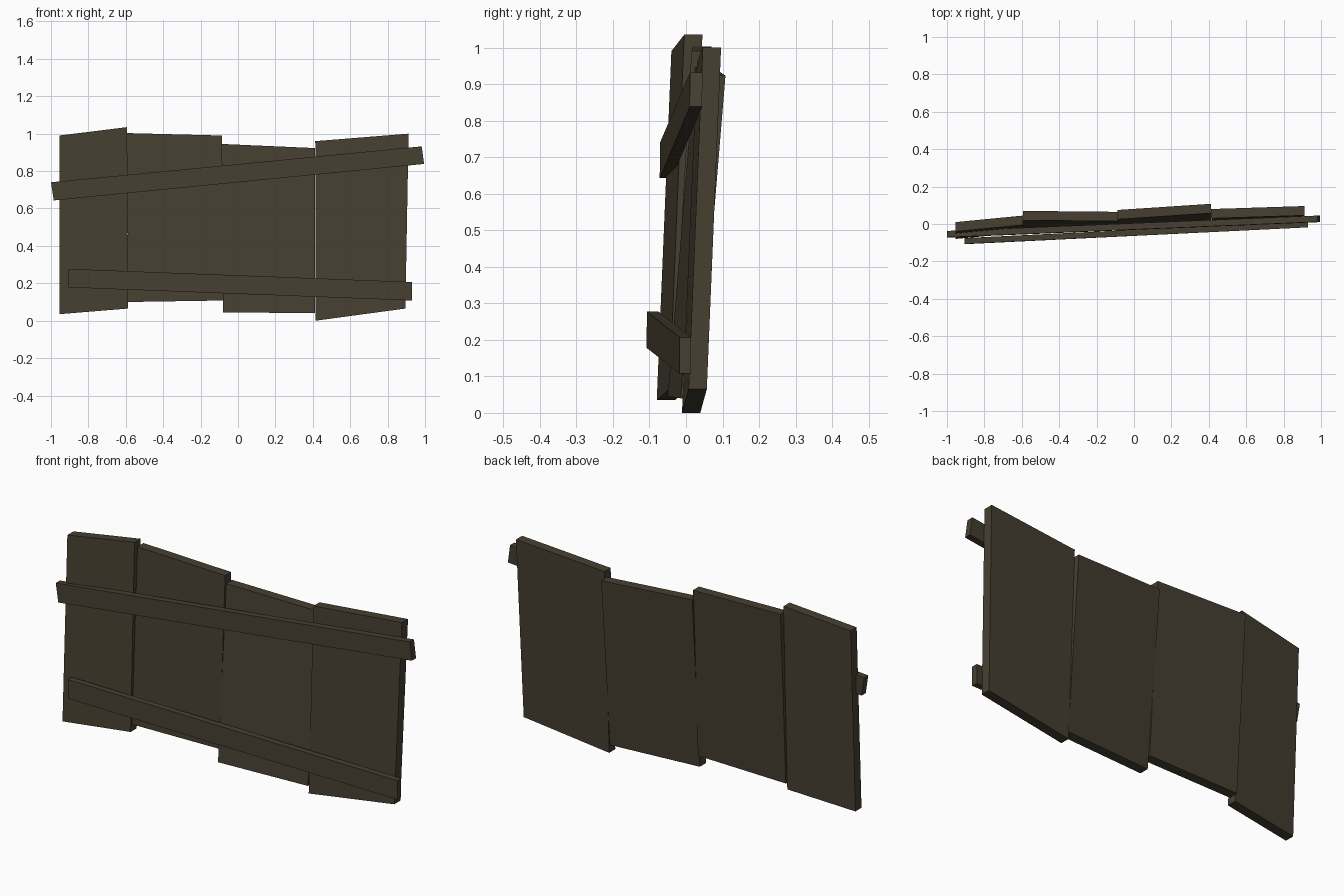
import bpy
import bmesh
from mathutils import Vector

if "Cube" in bpy.data.objects:
    bpy.data.objects.remove(bpy.data.objects["Cube"])

wood = bpy.data.materials.new("dark_weathered_wood")
wood.diffuse_color = (0.062, 0.050, 0.031, 1)
wood.use_nodes = True
wood.node_tree.nodes["Principled BSDF"].inputs["Base Color"].default_value = wood.diffuse_color


def board(name, thickness, corners):
    """Crooked board: front outline (bottom left, bottom right, top right, top left) extruded back."""
    bm = bmesh.new()
    face = bm.faces.new([bm.verts.new(c) for c in corners])
    ext = bmesh.ops.extrude_face_region(bm, geom=[face], use_keep_orig=True)
    verts = [g for g in ext["geom"] if isinstance(g, bmesh.types.BMVert)]
    bmesh.ops.translate(bm, verts=verts, vec=Vector((0, thickness, 0)))
    bmesh.ops.recalc_face_normals(bm, faces=bm.faces[:])
    mesh = bpy.data.meshes.new(name)
    bm.to_mesh(mesh)
    bm.free()
    mesh.materials.append(wood)
    bpy.context.collection.objects.link(bpy.data.objects.new(name, mesh))


# Upright planks, left to right, each leaning slightly back
board("plank_far_left", 0.05, [(-0.955, -0.08, 0.035), (-0.587, -0.045, 0.065),
                               (-0.593, -0.005, 1.035), (-0.955, -0.04, 0.99)])
board("plank_mid_left", 0.05, [(-0.587, -0.033, 0.10), (-0.08, -0.035, 0.108),
                               (-0.085, 0.015, 0.99), (-0.593, 0.02, 1.003)])
board("plank_mid_right", 0.05, [(-0.08, -0.05, 0.045), (0.413, -0.015, 0.04),
                                (0.413, 0.058, 0.923), (-0.088, 0.025, 0.945)])
board("plank_far_right", 0.05, [(0.415, -0.011, 0.0), (0.895, 0.007, 0.065),
                                (0.912, 0.046, 1.0), (0.413, 0.03, 0.96)])

# Crooked rails nailed across the front
board("upper_rail", 0.034, [(-0.985, -0.072, 0.643), (0.995, 0.01, 0.838),
                            (0.982, 0.011, 0.932), (-1.0, -0.071, 0.74)])
board("lower_rail", 0.032, [(-0.905, -0.108, 0.178), (0.93, -0.018, 0.108),
                            (0.93, -0.018, 0.207), (-0.905, -0.107, 0.277)])
